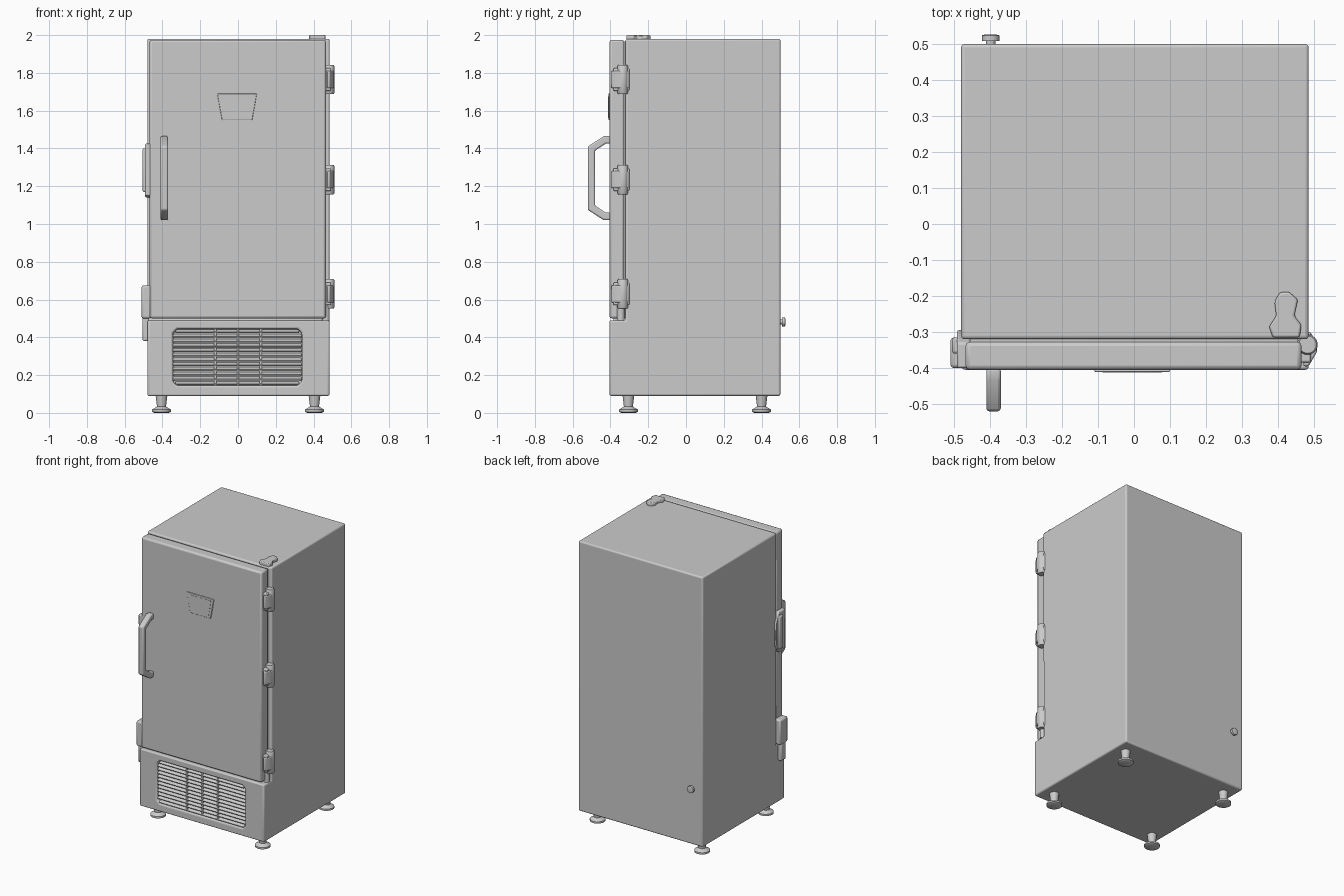
import bpy, bmesh, math
from mathutils import Vector

cube = bpy.data.objects.get("Cube")
if cube:
    bpy.data.objects.remove(cube, do_unlink=True)

grey = bpy.data.materials.new("light_grey_steel")
grey.use_nodes = True
grey.diffuse_color = (0.6, 0.6, 0.6, 1)
grey.node_tree.nodes["Principled BSDF"].inputs["Base Color"].default_value = (0.6, 0.6, 0.6, 1)


def finish(name, bm, bevel=0.0, segments=2):
    """Turn a bmesh into a named, rounded, smooth-shaded object."""
    bmesh.ops.recalc_face_normals(bm, faces=bm.faces)
    mesh = bpy.data.meshes.new(name)
    bm.to_mesh(mesh)
    bm.free()
    mesh.materials.append(grey)
    ob = bpy.data.objects.new(name, mesh)
    bpy.context.collection.objects.link(ob)
    if bevel:
        mod = ob.modifiers.new("rounding", "BEVEL")
        mod.width, mod.segments = bevel, segments
        mod.limit_method, mod.angle_limit = "ANGLE", math.radians(35)
    bpy.ops.object.select_all(action="DESELECT")
    bpy.context.view_layer.objects.active = ob
    ob.select_set(True)
    bpy.ops.object.shade_smooth_by_angle(angle=math.radians(40))
    return ob


def box(name, x, y, z, bevel=0.0):
    """Box from (low, high) ranges on each axis."""
    bm = bmesh.new()
    bmesh.ops.create_cube(bm, size=1)
    for v in bm.verts:
        v.co = [r[0] if c < 0 else r[1] for c, r in zip(v.co, (x, y, z))]
    return finish(name, bm, bevel)


def prism(name, points, place, low, high, bevel=0.0):
    """Extrude a flat profile; place(a, b, depth) maps it into space."""
    bm = bmesh.new()
    ends = [[bm.verts.new(place(a, b, d)) for a, b in points] for d in (low, high)]
    n = len(points)
    for ring in ends:
        bm.faces.new(ring)
    for i in range(n):
        j = (i + 1) % n
        bm.faces.new((ends[0][i], ends[0][j], ends[1][j], ends[1][i]))
    return finish(name, bm, bevel)


def lathe(name, profile, centre, axis="Z", sides=24):
    """Spin a (radius, height) profile about an axis through centre."""
    bm = bmesh.new()
    rings = []
    for r, h in profile:
        ring = []
        for i in range(sides):
            a = 2 * math.pi * i / sides
            p = Vector((r * math.cos(a), r * math.sin(a), h))
            if axis == "Y":
                p = Vector((p.x, p.z, p.y))
            ring.append(bm.verts.new(p + Vector(centre)))
        rings.append(ring)
    for low, high in zip(rings, rings[1:]):
        for i in range(sides):
            j = (i + 1) % sides
            bm.faces.new((low[i], low[j], high[j], high[i]))
    bm.faces.new(rings[0])
    bm.faces.new(rings[-1])
    return finish(name, bm)


along_x = lambda a, b, d: (d, a, b)
along_y = lambda a, b, d: (a, d, b)
along_z = lambda a, b, d: (a, b, d)

# Cabinet with its machine compartment stepping forward below the door
side_profile = [(-0.405, 0.09), (0.5, 0.09), (0.5, 1.98), (-0.32, 1.98),
                (-0.32, 0.49), (-0.405, 0.49)]
cabinet = prism("cabinet", side_profile, along_x, -0.48, 0.485)

# Ventilation opening with clipped corners
GX0, GX1, GZ0, GZ1, CLIP = -0.345, 0.338, 0.145, 0.445, 0.022
opening = [(GX0 + CLIP, GZ0), (GX1 - CLIP, GZ0), (GX1, GZ0 + CLIP), (GX1, GZ1 - CLIP),
           (GX1 - CLIP, GZ1), (GX0 + CLIP, GZ1), (GX0, GZ1 - CLIP), (GX0, GZ0 + CLIP)]
cutter = prism("vent_cutter", opening, along_y, -0.45, -0.375)
cutter.hide_render = True
cut = cabinet.modifiers.new("vent", "BOOLEAN")
cut.object, cut.solver = cutter, "EXACT"
bpy.context.view_layer.objects.active = cabinet
bpy.ops.object.modifier_apply(modifier=cut.name)
bpy.data.objects.remove(cutter, do_unlink=True)
rounding = cabinet.modifiers.new("rounding", "BEVEL")
rounding.width, rounding.segments = 0.01, 3
rounding.limit_method = "ANGLE"

# Tilted louvres and upright dividers
count = 12
pitch = (GZ1 - GZ0) / count
for i in range(count):
    z = GZ0 + pitch * (i + 0.5)
    slat = [(-0.374, z + 0.010), (-0.374, z + 0.004), (-0.398, z - 0.010), (-0.401, z - 0.004)]
    inset = 0.014 if i in (0, count - 1) else 0.002
    prism(f"vent_slat_{i + 1}", slat, along_x, GX0 + inset, GX1 - inset)
for i, x in enumerate((-0.12, 0.0, 0.12)):
    box(f"vent_divider_{i + 1}", (x - 0.006, x + 0.006), (-0.395, -0.37), (GZ0, GZ1))

# Door, seal and display plate
box("door", (-0.468, 0.465), (-0.405, -0.327), (0.5, 1.975), 0.012)
box("door_seal", (-0.455, 0.455), (-0.33, -0.315), (0.515, 1.965))
plate = [(-0.11, 1.69), (0.10, 1.69), (0.075, 1.55), (-0.085, 1.55)]
prism("display_plate", plate, along_y, -0.411, -0.404, 0.003)
screen = [(-0.088, 1.676), (0.078, 1.676), (0.060, 1.562), (-0.070, 1.562)]
prism("display_screen", screen, along_y, -0.4125, -0.41)

# Pull handle bent from a flat bar
outer = [(-0.40, 1.465), (-0.435, 1.465), (-0.52, 1.41), (-0.52, 1.075), (-0.435, 1.02), (-0.40, 1.02)]
inner = [(-0.40, 1.06), (-0.425, 1.06), (-0.482, 1.098), (-0.482, 1.388), (-0.425, 1.425), (-0.40, 1.425)]
prism("door_handle", outer + inner, along_x, -0.41, -0.37, 0.008)

# Three hinges on the left edge, each with leaf, knuckle and wrapped arm
for name, z in (("upper", 1.765), ("middle", 1.235), ("lower", 0.63)):
    box(name + "_hinge_leaf", (0.455, 0.492), (-0.385, -0.30), (z - 0.06, z + 0.06), 0.006)
    lathe(name + "_hinge_knuckle", [(0.024, -0.078), (0.028, -0.072), (0.028, 0.072), (0.024, 0.078)],
          (0.482, -0.335, z))
    arm = [(0.47, -0.395), (0.485, -0.395), (0.508, -0.355), (0.508, -0.33), (0.49, -0.30), (0.47, -0.30)]
    prism(name + "_hinge_arm", arm, along_z, z - 0.045, z + 0.045, 0.005)
lathe("lower_hinge_pin", [(0.02, 0.49), (0.02, 0.57)], (0.465, -0.345, 0))

# Hinge cover on the roof
cover = [(0.385, -0.315), (0.46, -0.315), (0.465, -0.28), (0.445, -0.255), (0.455, -0.21),
         (0.43, -0.188), (0.405, -0.19), (0.39, -0.215), (0.395, -0.255), (0.375, -0.285)]
prism("roof_hinge_cover", cover, along_z, 1.97, 2.0, 0.006)

# Latch and lower lock on the right edge
latch = [(-0.40, 1.15), (-0.335, 1.14), (-0.295, 1.20), (-0.295, 1.36), (-0.33, 1.425), (-0.40, 1.425)]
prism("door_latch", latch, along_x, -0.492, -0.455, 0.006)
box("door_latch_bar", (-0.505, -0.485), (-0.36, -0.315), (1.17, 1.40), 0.007)
box("lock_body", (-0.51, -0.46), (-0.40, -0.315), (0.5, 0.675), 0.01)
box("lock_tongue", (-0.505, -0.47), (-0.385, -0.335), (0.38, 0.51), 0.008)

# Drain stub on the back
lathe("rear_drain", [(0.013, 0.49), (0.013, 0.508), (0.024, 0.508), (0.024, 0.524), (0.016, 0.526)],
      (-0.398, 0, 0.482), "Y")

# Four levelling feet
foot = [(0.038, 0.0), (0.05, 0.006), (0.05, 0.018), (0.032, 0.028), (0.024, 0.034),
        (0.027, 0.06), (0.032, 0.1)]
for side, x in (("left", 0.405), ("right", -0.405)):
    for end, y in (("front", -0.305), ("rear", 0.4)):
        lathe(f"{end}_{side}_foot", foot, (x, y, 0))
